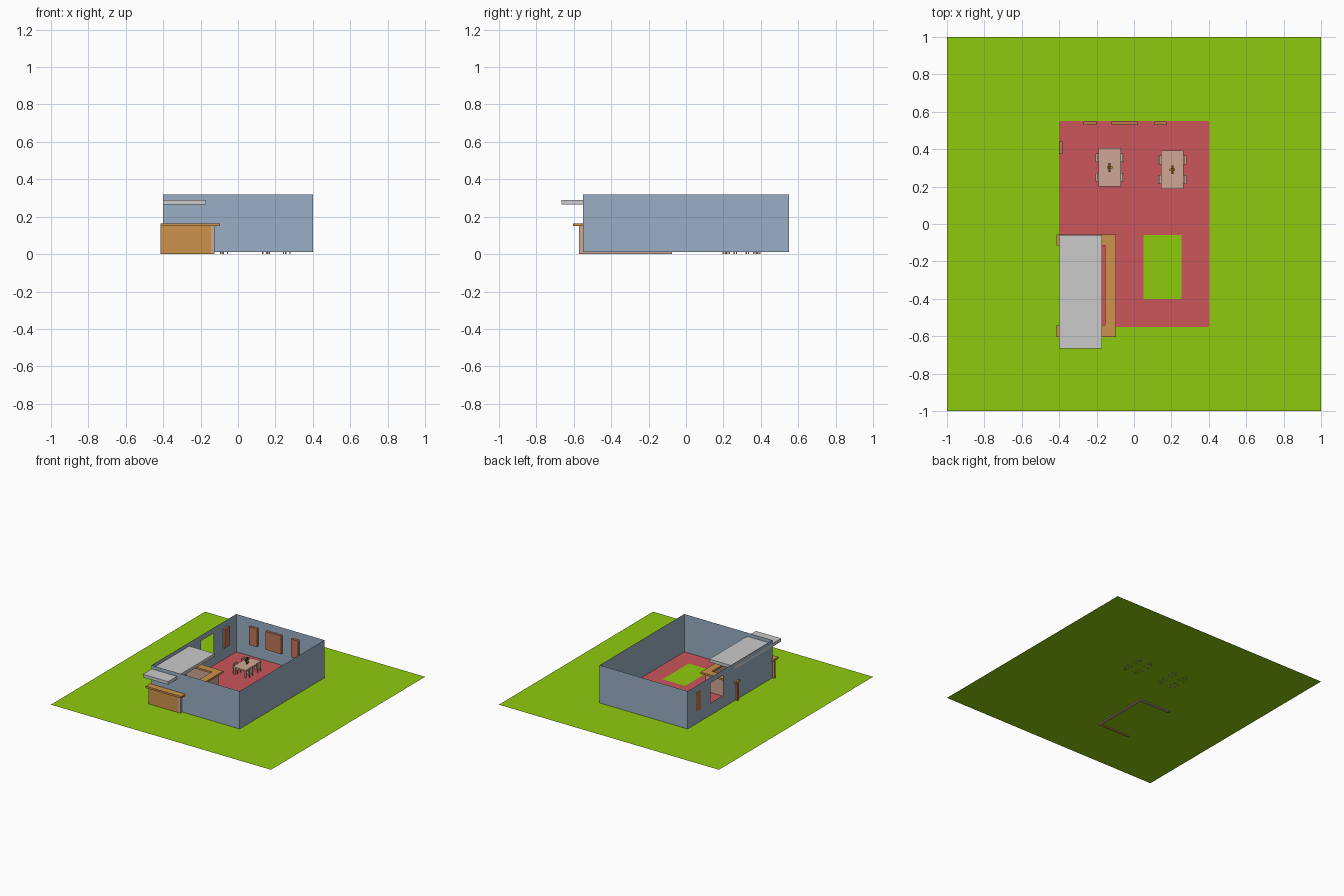
import bpy, bmesh
from mathutils import Vector

cube = bpy.data.objects.get("Cube")
if cube:
    bpy.data.objects.remove(cube, do_unlink=True)


def material(name, r, g, b):
    lin = [((c / 255 + 0.055) / 1.055) ** 2.4 if c > 10 else c / 3295 for c in (r, g, b)]
    m = bpy.data.materials.new(name)
    m.use_nodes = True
    m.diffuse_color = (*lin, 1)
    bsdf = next(n for n in m.node_tree.nodes if n.type == 'BSDF_PRINCIPLED')
    bsdf.inputs["Base Color"].default_value = (*lin, 1)
    return m


GRASS = material("grass_green", 143, 202, 14)
RED = material("floor_red", 203, 86, 92)
BLUE = material("wall_blue", 153, 175, 196)
GREY = material("light_grey", 203, 203, 203)
ORANGE = material("counter_orange", 204, 146, 76)
TAN = material("pinkish_tan", 207, 167, 148)
BROWN = material("frame_brown", 190, 118, 88)
DARK = material("dark_brown", 112, 72, 24)
GOLD = material("gold", 200, 150, 40)


def finish(name, bm, mat):
    mesh = bpy.data.meshes.new(name)
    bm.to_mesh(mesh)
    bm.free()
    mesh.materials.append(mat)
    ob = bpy.data.objects.new(name, mesh)
    bpy.context.collection.objects.link(ob)
    return ob


def boxes(name, mat, *spans):
    """One object made of boxes, each given as (x0, x1, y0, y1, z0, z1)."""
    bm = bmesh.new()
    for x0, x1, y0, y1, z0, z1 in spans:
        lo, size = Vector((x0, y0, z0)), Vector((x1 - x0, y1 - y0, z1 - z0))
        for v in bmesh.ops.create_cube(bm, size=1)["verts"]:
            v.co = lo + (v.co + Vector((0.5, 0.5, 0.5))) * size
    return finish(name, bm, mat)


def sheet(name, mat, place, us, vs, hole=None):
    """Thin sheet on grid lines us, vs, leaving out one cell as an opening."""
    bm = bmesh.new()
    for i in range(len(us) - 1):
        for j in range(len(vs) - 1):
            if (i, j) != hole:
                ring = ((i, j), (i + 1, j), (i + 1, j + 1), (i, j + 1))
                bm.faces.new([bm.verts.new(place(us[a], vs[b])) for a, b in ring])
    bmesh.ops.remove_doubles(bm, verts=bm.verts, dist=1e-5)
    return finish(name, bm, mat)


# Ground and floor with a grass opening
W, D, BASE, TOP = 0.4, 0.55, 0.01, 0.32
sheet("ground", GRASS, lambda u, v: (u, v, 0.007), (-1, 1), (-1, 1))
sheet("floor", RED, lambda u, v: (u, v, BASE),
      (-W, 0.05, 0.255, W), (-D, -0.4, -0.06, D), (1, 1))

# Walls, the one at -x with a window
sheet("front_wall", BLUE, lambda u, v: (u, -D, v), (-W, W), (BASE, TOP))
sheet("back_wall", BLUE, lambda u, v: (-u, D, v), (-W, W), (BASE, TOP))
sheet("left_wall", BLUE, lambda u, v: (W, u, v), (-D, D), (BASE, TOP))
sheet("right_wall", BLUE, lambda u, v: (-W, -u, v),
      (-D, -0.255, -0.09, D), (BASE, 0.11, 0.275, TOP), (1, 1))

# Framed panels hung on the walls
for n, (a, b) in enumerate(((-0.27, -0.2), (-0.12, 0.02), (0.11, 0.175))):
    boxes(f"back_frame_{n + 1}", BROWN, (a, b, 0.53, D - 0.001, 0.11, 0.26))
boxes("side_frame", BROWN, (-W - 0.001, -0.383, 0.375, 0.44, 0.11, 0.265))

# U-shaped counter passing through the walls
Z0, Z1 = 0.15, 0.165
boxes("counter_top", ORANGE,
      (-0.415, -0.095, -0.605, -0.54, Z0, Z1),
      (-0.155, -0.095, -0.54, -0.115, Z0, Z1),
      (-0.415, -0.095, -0.115, -0.055, Z0, Z1))
boxes("counter_front_panel", ORANGE, (-0.415, -0.145, -0.571, -0.553, 0, Z0))
boxes("counter_side_panel", TAN, (-0.145, -0.125, -0.571, -0.075, 0, Z0))
boxes("counter_back_panel", TAN, (-0.4, -0.145, -0.095, -0.075, 0, Z0))
boxes("counter_back_end", BROWN, (-0.415, -0.4, -0.095, -0.075, 0, Z0))

# Canopy slab above the counter
boxes("canopy", GREY, (-W, -0.17, -0.665, -0.06, 0.265, 0.29))


def dining_set(tag, cx, cy):
    hx, hy, leg = 0.06, 0.102, 0.01
    # Table
    legs = [(cx + sx * 0.05 - leg / 2, cx + sx * 0.05 + leg / 2,
             cy + sy * 0.09 - leg / 2, cy + sy * 0.09 + leg / 2, 0, 0.068)
            for sx in (-1, 1) for sy in (-1, 1)]
    boxes(f"table_{tag}", TAN, (cx - hx, cx + hx, cy - hy, cy + hy, 0.066, 0.078), *legs)
    # Four chairs tucked under the table
    n = 0
    for sx in (-1, 1):
        for oy in (-0.052, 0.052):
            n += 1
            y0, y1 = cy + oy - 0.023, cy + oy + 0.023

            def span(inner, outer):
                return sorted((cx + sx * inner, cx + sx * outer))

            parts = [(*span(0.066, 0.076), y0, y1, 0.04, 0.088),
                     (*span(0.035, 0.076), y0, y1, 0.036, 0.042)]
            parts += [(*span(r, r + 0.006), y, y + 0.006, 0, 0.04)
                      for r in (0.035, 0.07) for y in (y0, y1 - 0.006)]
            boxes(f"chair_{tag}_{n}", TAN, *parts)
    # Centrepiece
    boxes(f"centrepiece_{tag}", DARK,
          (cx - 0.005, cx + 0.005, cy - 0.008, cy + 0.008, 0.078, 0.13),
          (cx - 0.005, cx + 0.005, cy - 0.024, cy + 0.024, 0.108, 0.118))
    boxes(f"centrepiece_arm_{tag}", GOLD,
          (cx - 0.015, cx + 0.015, cy - 0.006, cy + 0.006, 0.094, 0.104))


dining_set("right", -0.13, 0.303)
dining_set("left", 0.205, 0.29)
